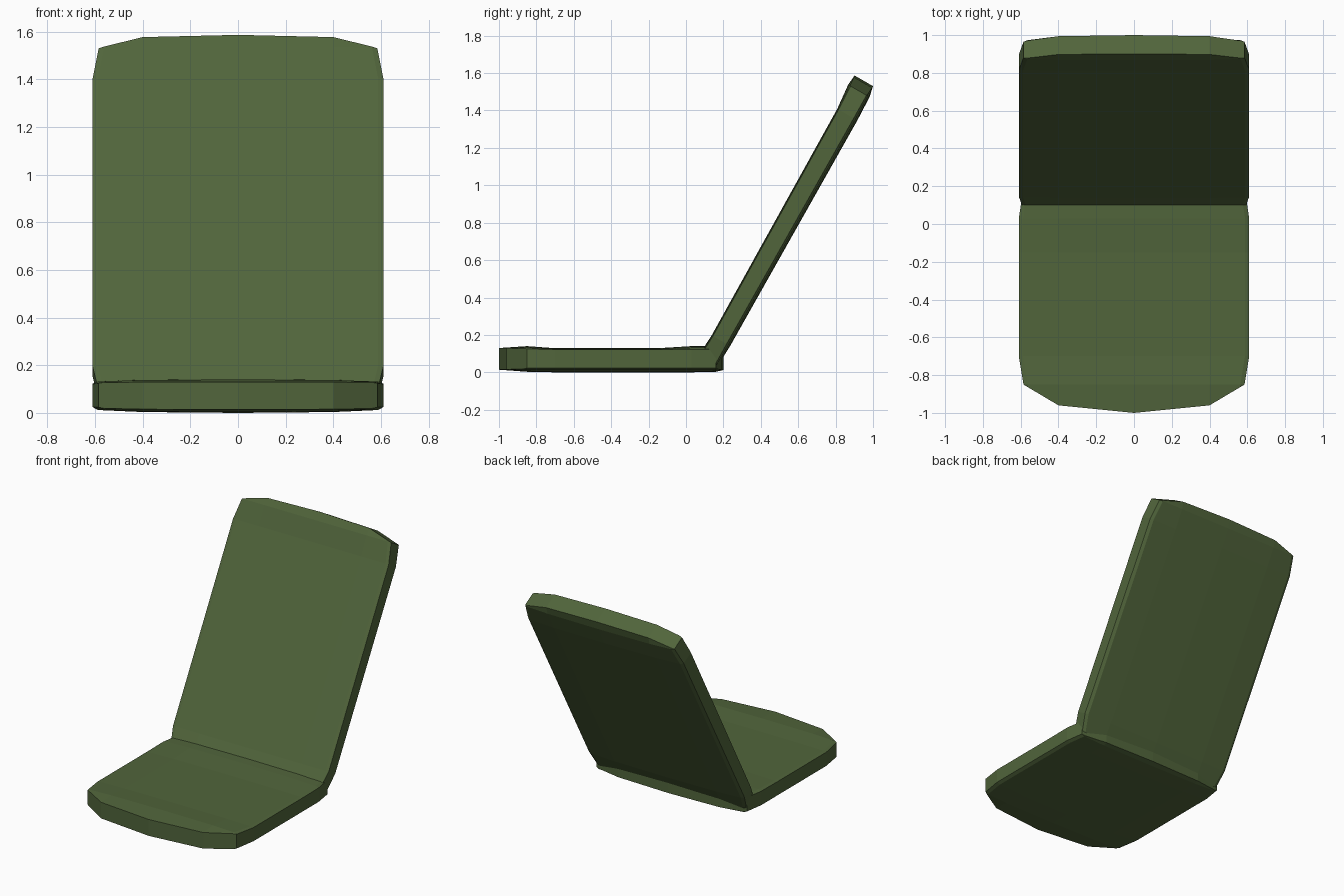
import bpy, bmesh, math
from mathutils import Matrix

if "Cube" in bpy.data.objects:
    bpy.data.objects.remove(bpy.data.objects["Cube"])

olive = bpy.data.materials.new("olive_fabric")
olive.diffuse_color = (0.082, 0.13, 0.044, 1)
olive.use_nodes = True
olive.node_tree.nodes["Principled BSDF"].inputs["Base Color"].default_value = olive.diffuse_color


def cushion(name, rows, matrix):
    """Pad made of matching top and bottom grids joined by a side wall.
    Row: length position at edge / shoulder / centre, half width,
    top height at edge / centre, bottom height at edge / centre."""
    bm = bmesh.new()
    layers = ([], [])
    for ye, ys, yc, w, te, tc, be, bc in rows:
        for layer, e, c in ((layers[0], te, tc), (layers[1], be, bc)):
            # outline edge, softened rim, shoulder, centre
            half = [(w, ye, e), (w - 0.022, ye + (ys - ye) * 0.12, e + (c - e) * 0.5),
                    (0.4, ys, e + (c - e) * 0.85)]
            pts = [(-x, y, z) for x, y, z in half] + [(0, yc, c)] + half[::-1]
            layer.append([bm.verts.new(p) for p in pts])
    n, m = len(rows), 6
    for g in layers:
        for j in range(n - 1):
            for i in range(m):
                bm.faces.new((g[j][i], g[j][i + 1], g[j + 1][i + 1], g[j + 1][i]))
    # side wall around the outline
    loop = ([(0, i) for i in range(m)] + [(j, m) for j in range(n - 1)]
            + [(n - 1, i) for i in range(m, 0, -1)] + [(j, 0) for j in range(n - 1, 0, -1)])
    top, bot = layers
    for (a, b), (c, d) in zip(loop, loop[1:] + loop[:1]):
        bm.faces.new((top[a][b], top[c][d], bot[c][d], bot[a][b]))
    bmesh.ops.remove_doubles(bm, verts=bm.verts, dist=0.0005)
    bm.transform(matrix)
    bmesh.ops.recalc_face_normals(bm, faces=bm.faces)
    mesh = bpy.data.meshes.new(name)
    bm.to_mesh(mesh)
    bm.free()
    mesh.materials.append(olive)
    bpy.context.collection.objects.link(bpy.data.objects.new(name, mesh))


# seat pad lying flat
cushion("seat", [
    (-0.85, -0.96, -1.00, 0.585, 0.125, 0.130, 0.024, 0.014),
    (-0.85, -0.85, -0.85, 0.585, 0.125, 0.140, 0.024, 0.003),
    (-0.70, -0.70, -0.70, 0.61, 0.121, 0.129, 0.024, 0.000),
    (-0.15, -0.15, -0.15, 0.61, 0.121, 0.129, 0.024, 0.000),
    (0.03, 0.03, 0.03, 0.61, 0.123, 0.140, 0.024, 0.000),
    (0.16, 0.16, 0.16, 0.59, 0.123, 0.142, 0.024, 0.003),
    (0.16, 0.19, 0.20, 0.59, 0.123, 0.125, 0.024, 0.012),
], Matrix.Identity(4))

# backrest pad leaning 30 degrees from vertical
cushion("backrest", [
    (0.12, 0.10, 0.09, 0.585, -0.024, -0.018, -0.114, -0.122),
    (0.12, 0.12, 0.12, 0.585, -0.024, -0.014, -0.114, -0.130),
    (0.24, 0.24, 0.24, 0.61, -0.028, -0.020, -0.112, -0.134),
    (1.625, 1.625, 1.625, 0.61, -0.004, 0.004, -0.097, -0.120),
    (1.765, 1.765, 1.765, 0.585, 0.003, 0.018, -0.095, -0.114),
    (1.765, 1.815, 1.825, 0.585, 0.003, 0.013, -0.095, -0.101),
], Matrix.Rotation(math.radians(60), 4, 'X'))
